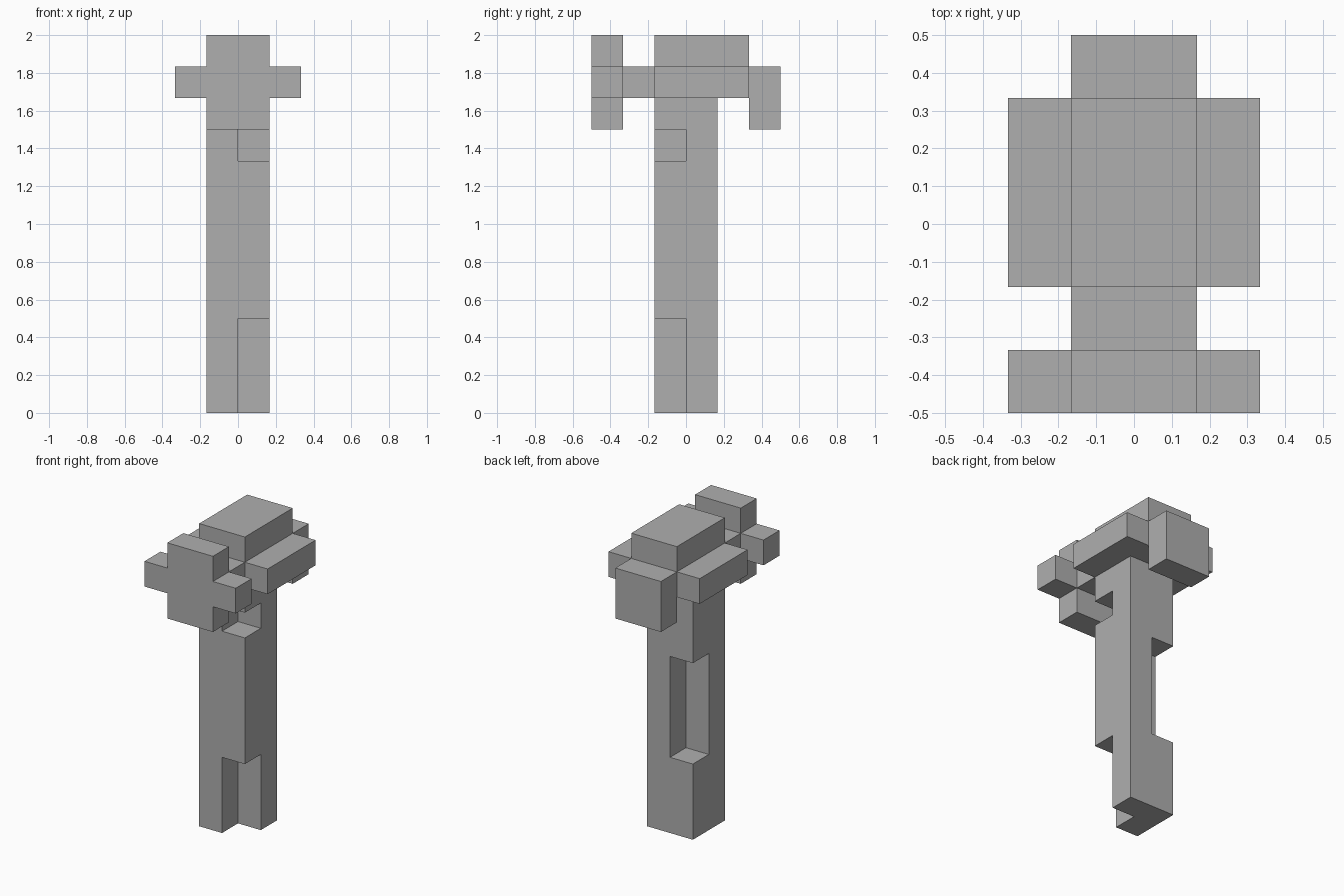
import bpy
import bmesh
from itertools import product
from math import radians
from mathutils import Vector

cube = bpy.data.objects.get("Cube")
if cube:
    bpy.data.objects.remove(cube, do_unlink=True)

UNIT = 1 / 6  # the whole hammer sits on this block grid

mat = bpy.data.materials.new("plain grey")
grey = (0.43, 0.43, 0.43, 1)
mat.use_nodes = True
mat.diffuse_color = grey
mat.node_tree.nodes["Principled BSDF"].inputs["Base Color"].default_value = grey


def block(x, y, z):
    """Grid cells filled by a box given as (low, high) per axis."""
    return set(product(range(*x), range(*y), range(*z)))


# Square handle with notches cut from two opposite corners
handle = block((-1, 1), (-1, 1), (0, 10))
handle -= block((0, 1), (-1, 0), (0, 3))
handle -= block((0, 1), (-1, 0), (8, 9))
handle -= block((-1, 0), (0, 1), (3, 7))

parts = {
    "handle": handle,
    "head_core": block((-1, 1), (-1, 2), (10, 12)),
    "head_right_flange": block((-2, -1), (-1, 2), (10, 11)),
    "head_left_flange": block((1, 2), (-1, 2), (10, 11)),
    "head_neck": block((-1, 1), (-2, -1), (10, 11)),
    # Cross-shaped striking face
    "front_cross": block((-1, 1), (-3, -2), (9, 12))
    | block((-2, 2), (-3, -2), (10, 11)),
    "rear_block": block((-1, 1), (2, 3), (9, 11)),
}
solid = set().union(*parts.values())


def build(name, cells):
    """Skin the cells, leaving out faces buried inside the hammer."""
    bm = bmesh.new()
    for cell in cells:
        for axis, side in product(range(3), (0, 1)):
            neighbour = list(cell)
            neighbour[axis] += 1 if side else -1
            if tuple(neighbour) in solid:
                continue
            corners = []
            for u, v in ((0, 0), (1, 0), (1, 1), (0, 1)):
                p = Vector(cell)
                p[axis] += side
                p[(axis + 1) % 3] += u
                p[(axis + 2) % 3] += v
                corners.append(bm.verts.new(p * UNIT))
            bm.faces.new(corners if side else corners[::-1])
    bmesh.ops.remove_doubles(bm, verts=bm.verts, dist=UNIT / 100)
    bmesh.ops.dissolve_limit(bm, angle_limit=radians(1),
                             verts=bm.verts, edges=bm.edges)
    mesh = bpy.data.meshes.new(name)
    bm.to_mesh(mesh)
    bm.free()
    mesh.materials.append(mat)
    bpy.context.collection.objects.link(bpy.data.objects.new(name, mesh))


for part_name, part_cells in parts.items():
    build(part_name, part_cells)
